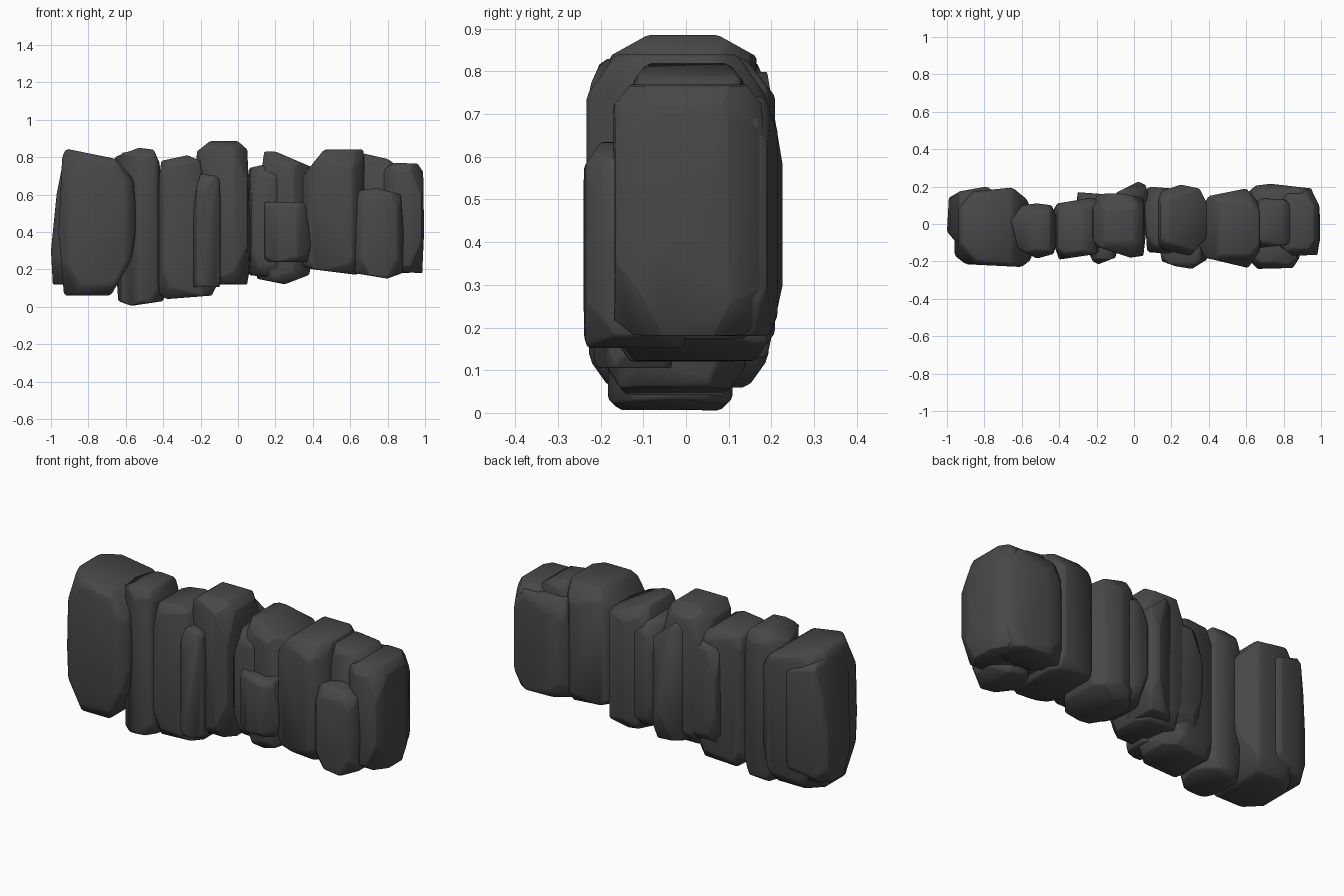
import bpy
import bmesh
from itertools import product
from mathutils import Vector

if "Cube" in bpy.data.objects:
    bpy.data.objects.remove(bpy.data.objects["Cube"], do_unlink=True)

stone = bpy.data.materials.new("dark stone")
stone.use_nodes = True
GREY = (0.065, 0.065, 0.065, 1)
stone.diffuse_color = GREY
stone.node_tree.nodes["Principled BSDF"].inputs["Base Color"].default_value = GREY


def cut(bm, point, normal):
    """Slice away everything beyond a plane and close the hole."""
    bmesh.ops.bisect_plane(bm, geom=bm.verts[:] + bm.edges[:] + bm.faces[:], dist=1e-5,
                           plane_co=point, plane_no=normal, clear_outer=True)
    rim = [e for e in bm.edges if e.is_boundary]
    if rim:
        bmesh.ops.holes_fill(bm, edges=rim, sides=0)


def cut_outline(bm, outline, a, b):
    """Cut to a convex outline lying in the plane of axes a and b."""
    mid = [sum(p[k] for p in outline) / len(outline) for k in (0, 1)]
    for p, q in zip(outline, outline[1:] + outline[:1]):
        point, normal = Vector(), Vector()
        point[a], point[b] = p
        normal[a], normal[b] = q[1] - p[1], p[0] - q[0]
        if normal[a] * (p[0] - mid[0]) + normal[b] * (p[1] - mid[1]) < 0:
            normal.negate()
        cut(bm, point, normal.normalized())


def rock(name, front, plan, top=(.05, .07), base=(.05, .07)):
    """Chiselled boulder with a front outline (x, z) and a plan outline (x, y).
    top and base are the chamfers (depth, height) along its upper and lower edges."""
    lo = Vector((min(p[0] for p in front), min(p[1] for p in plan), min(p[1] for p in front)))
    hi = Vector((max(p[0] for p in front), max(p[1] for p in plan), max(p[1] for p in front)))
    mid, half = (lo + hi) / 2, (hi - lo) / 2
    bm = bmesh.new()
    bmesh.ops.create_cube(bm, size=4)
    cut_outline(bm, front, 0, 2)
    cut_outline(bm, plan, 0, 1)
    cut_outline(bm, [(lo.y + base[0], lo.z), (hi.y - base[0], lo.z),
                     (hi.y, lo.z + base[1]), (hi.y, hi.z - top[1]),
                     (hi.y - top[0], hi.z), (lo.y + top[0], hi.z),
                     (lo.y, hi.z - top[1]), (lo.y, lo.z + base[1])], 1, 2)
    # Knock off the eight corners
    for signs in product((-1, 1), repeat=3):
        normal = Vector([s / h for s, h in zip(signs, half)])
        cut(bm, mid + normal * (2.25 / normal.length_squared), normal.normalized())
    bmesh.ops.remove_doubles(bm, verts=bm.verts, dist=.006)
    bmesh.ops.bevel(bm, geom=bm.edges[:], offset=.012, segments=1, profile=.5,
                    affect="EDGES", clamp_overlap=True)
    bmesh.ops.recalc_face_normals(bm, faces=bm.faces)
    mesh = bpy.data.meshes.new(name)
    bm.to_mesh(mesh)
    bm.free()
    mesh.materials.append(stone)
    obj = bpy.data.objects.new(name, mesh)
    bpy.context.collection.objects.link(obj)
    bpy.ops.object.select_all(action="DESELECT")
    obj.select_set(True)
    bpy.context.view_layer.objects.active = obj
    bpy.ops.object.shade_smooth_by_angle(angle=1.0)


# Right-hand end of the wall
rock("end_boulder",
     [(-.93, .06), (-.68, .06), (-.57, .25), (-.54, .45), (-.56, .68), (-.65, .79),
      (-.92, .845), (-.94, .8), (-.96, .4)],
     [(-.9, .17), (-.65, .195), (-.57, .13), (-.53, 0), (-.55, -.19), (-.6, -.23),
      (-.9, -.215), (-.97, -.16), (-.96, .05)], top=(.04, .09))
rock("end_slab",
     [(-.99, .12), (-.75, .12), (-.7, .7), (-.93, .8), (-.97, .6), (-1, .3)],
     [(-.99, .14), (-.93, .175), (-.79, .2), (-.7, .15), (-.7, -.08), (-.95, -.1),
      (-1, -.04)])
rock("low_boulder",
     [(-.64, .03), (-.57, .005), (-.4, .03), (-.38, .1), (-.4, .6), (-.42, .77),
      (-.45, .84), (-.53, .85), (-.66, .8), (-.66, .3)],
     [(-.66, .02), (-.6, .1), (-.52, .11), (-.44, .1), (-.39, -.02), (-.43, -.16),
      (-.52, -.185), (-.62, -.13)], base=(.03, .03))

# Middle stones
rock("leaning_boulder",
     [(-.44, .08), (-.38, .04), (-.14, .06), (-.11, .12), (-.15, .5), (-.2, .78),
      (-.27, .81), (-.41, .78), (-.46, .4)],
     [(-.44, .06), (-.41, .11), (-.23, .14), (-.14, .12), (-.11, -.1), (-.2, -.16),
      (-.4, -.19), (-.45, -.05)])
rock("front_sliver",
     [(-.27, .105), (-.1, .105), (-.07, .2), (-.1, .68), (-.12, .7), (-.2, .71),
      (-.22, .65), (-.26, .3)],
     [(-.27, -.1), (-.22, -.2), (-.19, -.215), (-.1, -.18), (-.06, -.05), (-.25, 0)],
     top=(.03, .12), base=(.01, .02))
rock("tall_boulder",
     [(-.17, .12), (.05, .12), (.07, .3), (.05, .84), (0, .885), (-.15, .885),
      (-.22, .83), (-.23, .5)],
     [(-.24, .12), (-.2, .16), (-.08, .165), (.05, .14), (.07, 0), (.05, -.17),
      (-.02, -.18), (-.2, -.12), (-.24, -.04)], top=(.09, .05))
rock("back_ridge",
     [(-.2, .15), (.05, .13), (.1, .4), (.07, .7), (-.05, .8), (-.2, .7), (-.23, .4)],
     [(-.23, .1), (-.09, .17), (-.03, .25), (.06, .21), (.1, .1), (.06, -.05),
      (-.2, -.05)], top=(.06, .36), base=(.06, .28))
rock("back_shoulder",
     [(-.31, .15), (-.1, .15), (-.05, .65), (-.2, .73), (-.3, .7)],
     [(-.3, .17), (-.1, .155), (-.05, 0), (-.28, 0), (-.31, .1)], top=(.03, .05))
rock("gap_stone",
     [(.05, .17), (.25, .15), (.28, .7), (.14, .76), (.05, .74)],
     [(.05, .17), (.08, .2), (.2, .19), (.25, -.1), (.2, -.16), (.07, -.15)])
rock("pointed_boulder",
     [(.1, .15), (.25, .12), (.38, .17), (.43, .4), (.41, .74), (.2, .83), (.14, .83),
      (.11, .6)],
     [(.1, .08), (.13, .17), (.25, .21), (.35, .19), (.42, .05), (.41, -.05),
      (.3, -.17), (.12, -.13)], top=(.07, .09))
rock("front_block",
     [(.13, .26), (.17, .24), (.37, .24), (.39, .33), (.36, .55), (.34, .56), (.13, .56)],
     [(.13, -.1), (.15, -.2), (.22, -.225), (.31, -.24), (.39, -.19), (.39, -.02),
      (.13, -.02)], top=(.03, .03), base=(.02, .03))

# Left-hand end of the wall
rock("broad_boulder",
     [(.34, .22), (.4, .2), (.64, .17), (.7, .4), (.67, .84), (.46, .84), (.33, .68),
      (.33, .4)],
     [(.33, .04), (.4, .15), (.6, .19), (.66, .12), (.7, 0), (.67, -.15), (.61, -.235),
      (.38, -.18), (.33, -.08)], top=(.07, .1))
rock("corner_block",
     [(.62, .18), (.8, .15), (.88, .18), (.885, .4), (.87, .6), (.74, .635), (.64, .62)],
     [(.62, -.2), (.66, -.24), (.85, -.235), (.885, -.18), (.88, 0), (.63, 0)],
     top=(.04, .06), base=(.01, .03))
rock("upper_stone",
     [(.62, .2), (.85, .2), (.87, .74), (.8, .79), (.67, .82), (.62, .78)],
     [(.63, .14), (.82, .13), (.87, 0), (.83, -.11), (.65, -.13)], top=(.04, .05))
rock("far_boulder",
     [(.76, .19), (.985, .18), (.995, .4), (.99, .72), (.96, .765), (.84, .77), (.75, .72)],
     [(.78, -.12), (.85, -.17), (.98, -.165), (1, -.05), (.99, .1), (.95, .18),
      (.8, .17), (.76, 0)], top=(.04, .05), base=(.05, .04))
rock("back_slab",
     [(.6, .19), (.92, .18), (.97, .3), (.96, .68), (.9, .74), (.64, .74), (.6, .5)],
     [(.61, .17), (.65, .205), (.73, .215), (.95, .19), (.97, .1), (.95, 0), (.61, 0)],
     top=(.03, .08), base=(.02, .05))
